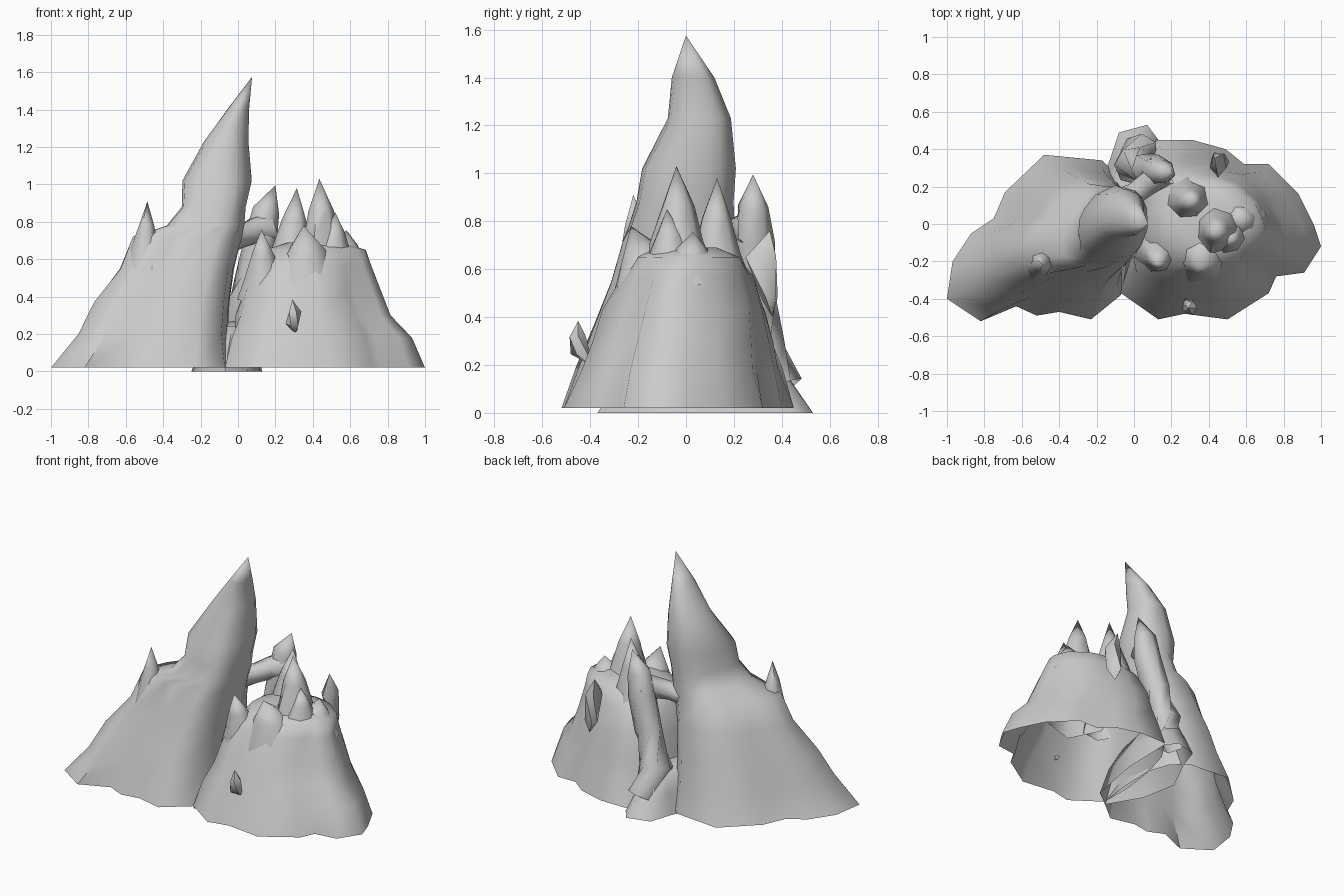
import bpy
import bmesh
import math
import random
from mathutils import Vector

random.seed(4)

default_cube = bpy.data.objects.get("Cube")
if default_cube:
    bpy.data.objects.remove(default_cube, do_unlink=True)

# One grey stone colour for every part
stone = bpy.data.materials.new("grey_stone")
stone.use_nodes = True
stone_colour = (0.6, 0.6, 0.6, 1)
stone.diffuse_color = stone_colour
stone_shader = stone.node_tree.nodes["Principled BSDF"]
stone_shader.inputs["Base Color"].default_value = stone_colour
stone_shader.inputs["Roughness"].default_value = 0.9


def build_from_rings(name, rings, tip=None, start_tip=None, sharp_angle=60):
    """Skin a list of point rings, optionally closing the ends on a point."""
    mesh_builder = bmesh.new()
    loops = [[mesh_builder.verts.new(point) for point in ring] for ring in rings]
    count = len(loops[0])
    for lower, upper in zip(loops, loops[1:]):
        for i in range(count):
            j = (i + 1) % count
            mesh_builder.faces.new((lower[i], lower[j], upper[j], upper[i]))
    for loop, end_point in ((loops[-1], tip), (loops[0], start_tip)):
        if end_point is not None:
            apex = mesh_builder.verts.new(end_point)
            for i in range(count):
                mesh_builder.faces.new((loop[i], loop[(i + 1) % count], apex))
    bmesh.ops.recalc_face_normals(mesh_builder, faces=mesh_builder.faces)
    mesh = bpy.data.meshes.new(name)
    mesh_builder.to_mesh(mesh)
    mesh_builder.free()
    mesh.materials.append(stone)
    rock = bpy.data.objects.new(name, mesh)
    bpy.context.collection.objects.link(rock)
    bpy.ops.object.select_all(action="DESELECT")
    rock.select_set(True)
    bpy.context.view_layer.objects.active = rock
    bpy.ops.object.shade_smooth_by_angle(angle=math.radians(sharp_angle))


def mountain(name, footprint, levels, tip, roughness):
    """Shrink a footprint through (z, x min, x max, y min, y max) levels."""
    xs, ys = zip(*footprint)
    mid_x, half_x = (min(xs) + max(xs)) / 2, (max(xs) - min(xs)) / 2
    mid_y, half_y = (min(ys) + max(ys)) / 2, (max(ys) - min(ys)) / 2
    rings = []
    for index, (z, left, right, front, back) in enumerate(levels):
        roundness = (index / (len(levels) - 1)) ** 1.5
        ring = []
        for x, y in footprint:
            u, v = (x - mid_x) / half_x, (y - mid_y) / half_y
            angle = math.atan2(v, u)
            u += (math.cos(angle) - u) * roundness
            v += (math.sin(angle) - v) * roundness
            wobble = 1 - random.random() * roughness if index else 1
            ring.append(((left + right) / 2 + u * wobble * (right - left) / 2,
                         (front + back) / 2 + v * wobble * (back - front) / 2, z))
        rings.append(ring)
    build_from_rings(name, rings, tip)


def rock_tube(name, path, sides=7, flatten=1.0, tip=None, start_tip=None):
    """Sweep an uneven ring along a path of (x, y, z, radius) stations."""
    centres = [Vector(station[:3]) for station in path]
    if tip:
        centres.append(Vector(tip))
    rings = []
    for i, station in enumerate(path):
        before = centres[max(i - 1, 0)]
        after = centres[min(i + 1, len(centres) - 1)]
        turn = (after - before).to_track_quat("Z", "Y")
        ring = []
        for side in range(sides):
            angle = math.tau * side / sides
            radius = station[3] * random.uniform(0.88, 1.1)
            offset = Vector((math.cos(angle), math.sin(angle) * flatten, 0)) * radius
            ring.append(centres[i] + turn @ offset)
        rings.append(ring)
    build_from_rings(name, rings, tip, start_tip)


def spike(name, base, radius, tip, sides=7):
    """A pointed rock that flares out where it joins the mountain."""
    start, end = Vector(base), Vector(tip)
    path = []
    for along, width in ((0, 1), (0.35, 0.7), (0.65, 0.42)):
        path.append((*start.lerp(end, along), radius * width))
    rock_tube(name, path, sides, tip=tip)


# Tall mountain with its leaning peak
tall_footprint = [
    (-1, -.4), (-.82, -.52), (-.63, -.44), (-.52, -.49), (-.4, -.47), (-.23, -.51),
    (-.07, -.38), (-.04, -.15), (-.03, .1), (-.08, .25), (-.17, .34), (-.48, .37),
    (-.69, .17), (-.75, .03), (-.87, -.05), (-.97, -.2)]
tall_levels = [
    (.02, -1, -.03, -.52, .37), (.2, -.86, -.04, -.46, .33),
    (.37, -.79, -.03, -.4, .3), (.55, -.65, -.01, -.33, .26),
    (.72, -.58, .03, -.28, .22), (.78, -.4, .04, -.25, .21),
    (.88, -.31, .05, -.22, .2), (1.02, -.31, .08, -.19, .21),
    (1.23, -.19, .06, -.08, .19), (1.4, -.06, .06, -.06, .12)]
mountain("tall_mountain", tall_footprint, tall_levels, (.075, 0, 1.575), .04)
spike("tall_mountain_side_spike", (-.5, -.2, .55), .1, (-.485, -.22, .91))

# Broad mountain with a low crown
broad_footprint = [
    (-.07, -.37), (.13, -.51), (.27, -.48), (.5, -.51), (.72, -.37), (.76, -.28),
    (.91, -.26), (1, -.12), (.96, 0), (.88, .16), (.72, .32), (.59, .32),
    (.49, .4), (.31, .45), (.12, .45), (.02, .3), (-.04, .08), (-.07, -.15)]
broad_levels = [
    (.02, -.07, 1, -.51, .45), (.18, -.04, .95, -.46, .41),
    (.3, -.02, .84, -.41, .38), (.43, .01, .78, -.35, .35),
    (.57, .06, .72, -.28, .29), (.65, .13, .69, -.22, .24), (.69, .26, .56, -.12, .13)]
mountain("broad_mountain", broad_footprint, broad_levels, (.4, 0, .67), .06)

# Crown of spikes on the broad mountain
for label, base, radius, tip in (
        ("centre", (.45, -.03, .55), .16, (.435, -.04, 1.03)),
        ("centre_shoulder", (.5, -.06, .55), .13, (.52, -.08, .85)),
        ("rear", (.28, .13, .5), .15, (.315, .13, .98)),
        ("front", (.37, -.11, .42), .24, (.35, -.23, .78)),
        ("front_right", (.14, -.13, .4), .14, (.125, -.22, .76)),
        ("left", (.56, .02, .55), .16, (.58, .03, .755))):
    spike(label + "_crown_spike", base, radius, tip)

# Low open rock that fills the foot of the gap
saddle_footprint = [
    (-.07, -.37), (.05, -.28), (.12, .1), (.13, .45), (.07, .53),
    (-.08, .49), (-.13, .34), (-.25, .1), (-.2, -.15)]
saddle_levels = [(0, -.25, .13, -.37, .53), (.14, -.19, .11, -.28, .46),
                 (.24, -.13, .08, -.12, .39)]
mountain("saddle_rock", saddle_footprint, saddle_levels, (-.03, .2, .27), .03)

# Bent stone pillar behind, and the bridge from it to the peak
rock_tube("rear_pillar",
          [(.03, .39, .1, .1), (0, .31, .28, .1), (.07, .29, .5, .09),
           (.12, .28, .72, .09), (.15, .28, .86, .07)], tip=(.2, .28, .995))
rock_tube("stone_bridge",
          [(-.1, .08, .7, .1), (.01, .16, .72, .06),
           (.08, .22, .75, .065), (.15, .28, .77, .09)])

# Upright slab on the back, and the small shard on the front
rock_tube("back_slab", [(.46, .35, .48, .05), (.45, .32, .65, .07)], sides=5,
          flatten=.7, tip=(.43, .35, .76), start_tip=(.46, .36, .4))
rock_tube("front_shard", [(.29, -.44, .25, .04), (.3, -.45, .32, .035)], sides=5,
          tip=(.29, -.45, .385), start_tip=(.31, -.4, .2))
